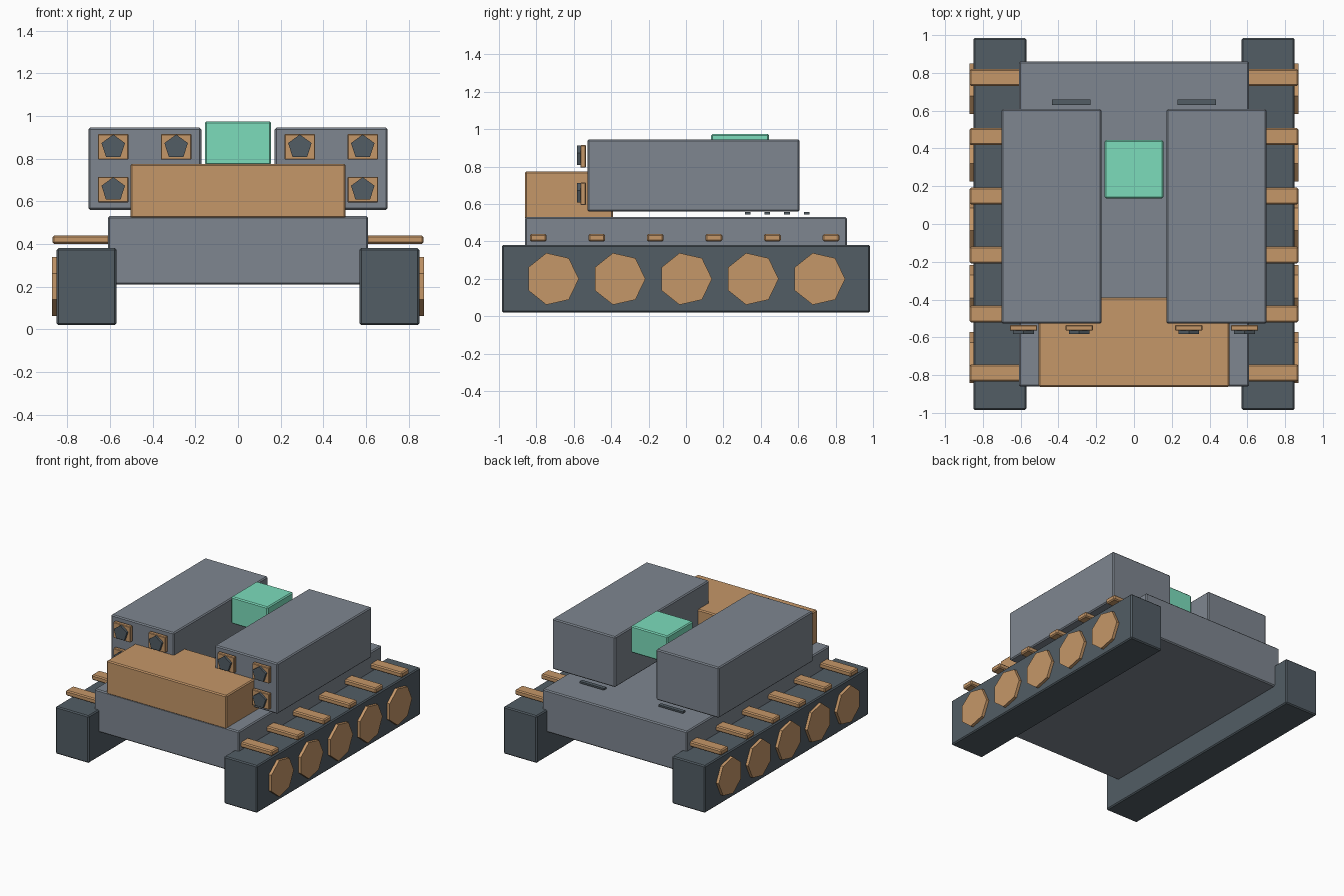
import bpy, math
from mathutils import Matrix

if "Cube" in bpy.data.objects:
    bpy.data.objects.remove(bpy.data.objects["Cube"])


def material(name, rgb):
    m = bpy.data.materials.new(name)
    m.diffuse_color = (*rgb, 1)
    m.use_nodes = True
    m.node_tree.nodes["Principled BSDF"].inputs["Base Color"].default_value = m.diffuse_color
    return m


COPPER = material("copper", (0.56, 0.31, 0.14))
MINT = material("mint", (0.20, 0.72, 0.50))
DARK = material("dark_steel", (0.085, 0.11, 0.13))
STEEL = material("steel", (0.21, 0.24, 0.28))


def box(name, lo, hi, mat, bevel=0.008):
    """Box between two corners with a narrow chamfer."""
    bpy.ops.mesh.primitive_cube_add(size=1, location=[(a + b) / 2 for a, b in zip(lo, hi)])
    ob = bpy.context.object
    ob.name = name
    ob.data.transform(Matrix.Diagonal([b - a for a, b in zip(lo, hi)] + [1]))
    ob.data.materials.append(mat)
    if bevel:
        mod = ob.modifiers.new("chamfer", "BEVEL")
        mod.width, mod.segments = bevel, 1
    return ob


def side_box(name, s, x0, x1, y0, y1, z0, z1, mat, bevel=0.008):
    a, b = sorted((s * x0, s * x1))
    return box(name, (a, y0, z0), (b, y1, z1), mat, bevel)


def disc(name, sides, r, depth, loc, rot, mat):
    bpy.ops.mesh.primitive_cylinder_add(vertices=sides, radius=r, depth=depth, location=loc, rotation=rot)
    ob = bpy.context.object
    ob.name = name
    ob.data.materials.append(mat)
    return ob


# Hull, front block and sensor box
box("hull", (-0.61, -0.86, 0.21), (0.61, 0.86, 0.53), STEEL)
box("front_block", (-0.505, -0.862, 0.52), (0.505, -0.39, 0.775), COPPER)
box("sensor_box", (-0.155, 0.135, 0.77), (0.155, 0.445, 0.975), MINT)

for s, side in ((-1, "left"), (1, "right")):
    # Track housing
    side_box(f"{side}_track", s, 0.57, 0.85, -0.985, 0.985, 0.02, 0.38, DARK)

    # Seven-sided road wheels on the outer face
    for i in range(5):
        disc(f"{side}_wheel_{i}", 7, 0.142, 0.05, (s * 0.847, -0.715 + 0.356 * i, 0.2),
             (0, math.pi / 2, 0), COPPER)

    # Fender bars above the track
    for i in range(6):
        y = -0.79 + 0.313 * i
        side_box(f"{side}_fender_bar_{i}", s, 0.56, 0.87, y - 0.045, y + 0.045, 0.40, 0.44, COPPER)

    # Launcher pod
    side_box(f"{side}_pod", s, 0.172, 0.702, -0.527, 0.608, 0.56, 0.945, STEEL)

    # Launch tubes: square collar with a dark pentagonal mouth
    for x in (0.29, 0.585):
        for z in (0.655, 0.855):
            n = f"{side}_tube_{x}_{z}"
            side_box(n + "_collar", s, x - 0.072, x + 0.072, -0.565, -0.535, z - 0.06, z + 0.06, COPPER, 0.004)
            disc(n + "_mouth", 5, 0.058, 0.025, (s * x, -0.57, z), (math.pi / 2, 0, 0), DARK)

    # Engine deck slats
    for i in range(4):
        y = 0.33 + 0.105 * i
        side_box(f"{side}_slat_{i}", s, 0.23, 0.435, y - 0.015, y + 0.015, 0.545, 0.558, DARK, 0)
